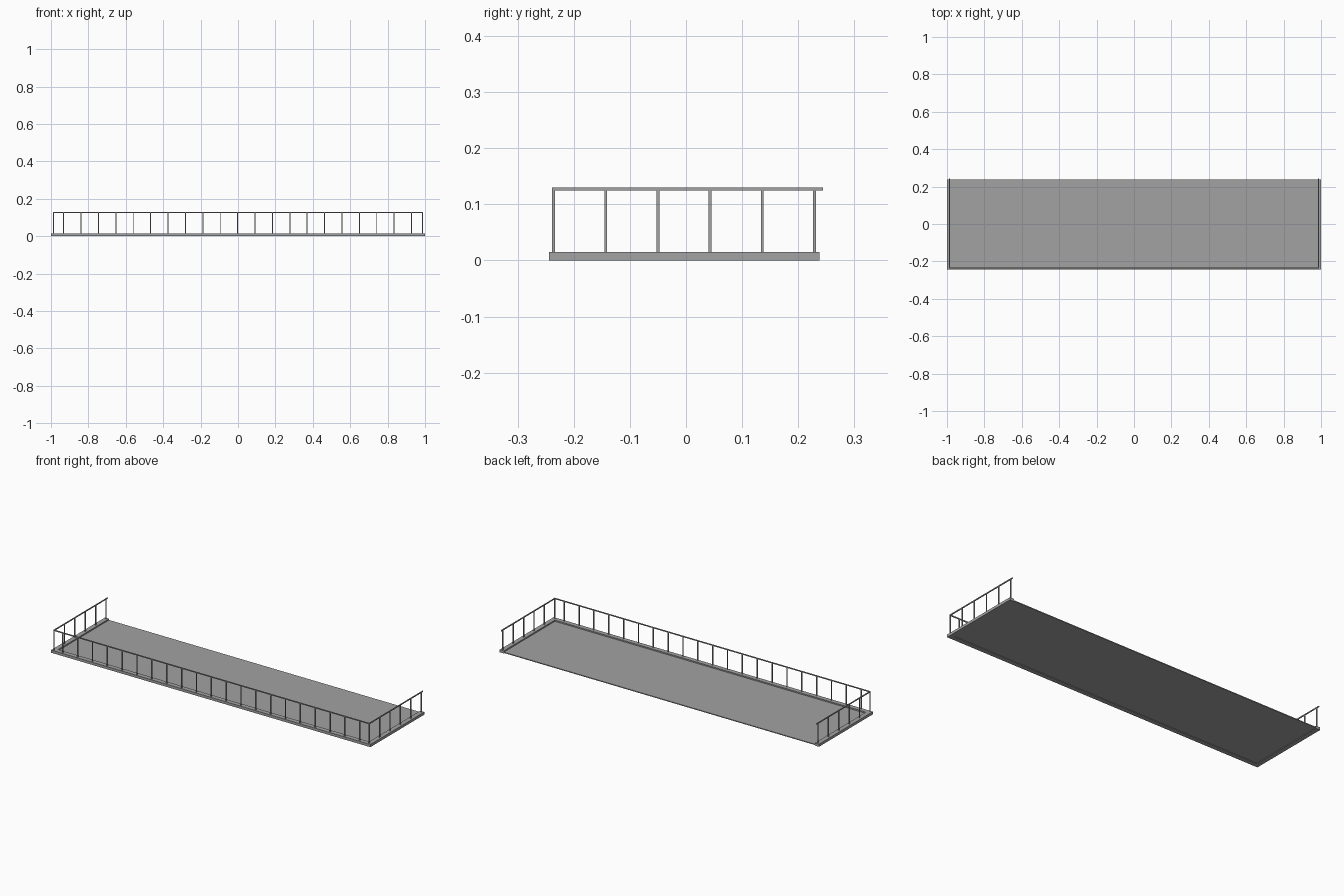
import bpy

cube = bpy.data.objects.get("Cube")
if cube:
    bpy.data.objects.remove(cube, do_unlink=True)


def material(name, value):
    m = bpy.data.materials.new(name)
    m.use_nodes = True
    colour = (value, value, value, 1)
    m.diffuse_color = colour
    m.node_tree.nodes["Principled BSDF"].inputs["Base Color"].default_value = colour
    return m


grey = material("concrete grey", 0.36)


def box(name, low, high):
    """Axis-aligned box between two corners."""
    bpy.ops.mesh.primitive_cube_add(size=1)
    ob = bpy.context.object
    ob.name = name
    ob.location = [(a + b) / 2 for a, b in zip(low, high)]
    ob.scale = [b - a for a, b in zip(low, high)]
    bpy.ops.object.transform_apply(location=True, rotation=False, scale=True)
    ob.data.materials.append(grey)
    return ob


FRONT, BACK = -0.244, 0.238
CURB_W, CURB_TOP = 0.026, 0.015
RAIL_X, RAIL_Y = 0.987, -0.236
RAIL_LOW, RAIL_TOP = 0.1245, 0.130
HALF, STEP = 0.0025, 0.093


def post(name, x, y):
    box(name, (x - HALF, y - HALF, CURB_TOP - 0.002), (x + HALF, y + HALF, RAIL_LOW))


# Floor and raised front curb
box("floor_slab", (-0.976, FRONT + 0.02, 0.003), (0.976, BACK, 0.008))
box("front_curb", (-1 + CURB_W, FRONT, 0), (1 - CURB_W, FRONT + CURB_W, CURB_TOP))

# Front railing
box("front_handrail", (-RAIL_X + HALF, RAIL_Y - HALF, RAIL_LOW),
    (RAIL_X - HALF, RAIL_Y + HALF, RAIL_TOP))
for i in range(-10, 11):
    post("front_post", i * STEP - 0.002, RAIL_Y)

# Side curbs and railings
for side, s in (("left", 1), ("right", -1)):
    inner, outer = sorted((s * (1 - CURB_W), s))
    box(side + "_curb", (inner, FRONT, 0), (outer, BACK, CURB_TOP))
    x = s * RAIL_X
    box(side + "_handrail", (x - HALF, RAIL_Y - HALF, RAIL_LOW),
        (x + HALF, 0.244, RAIL_TOP))
    for i in range(6):
        post(side + "_post", x, RAIL_Y + i * STEP)
